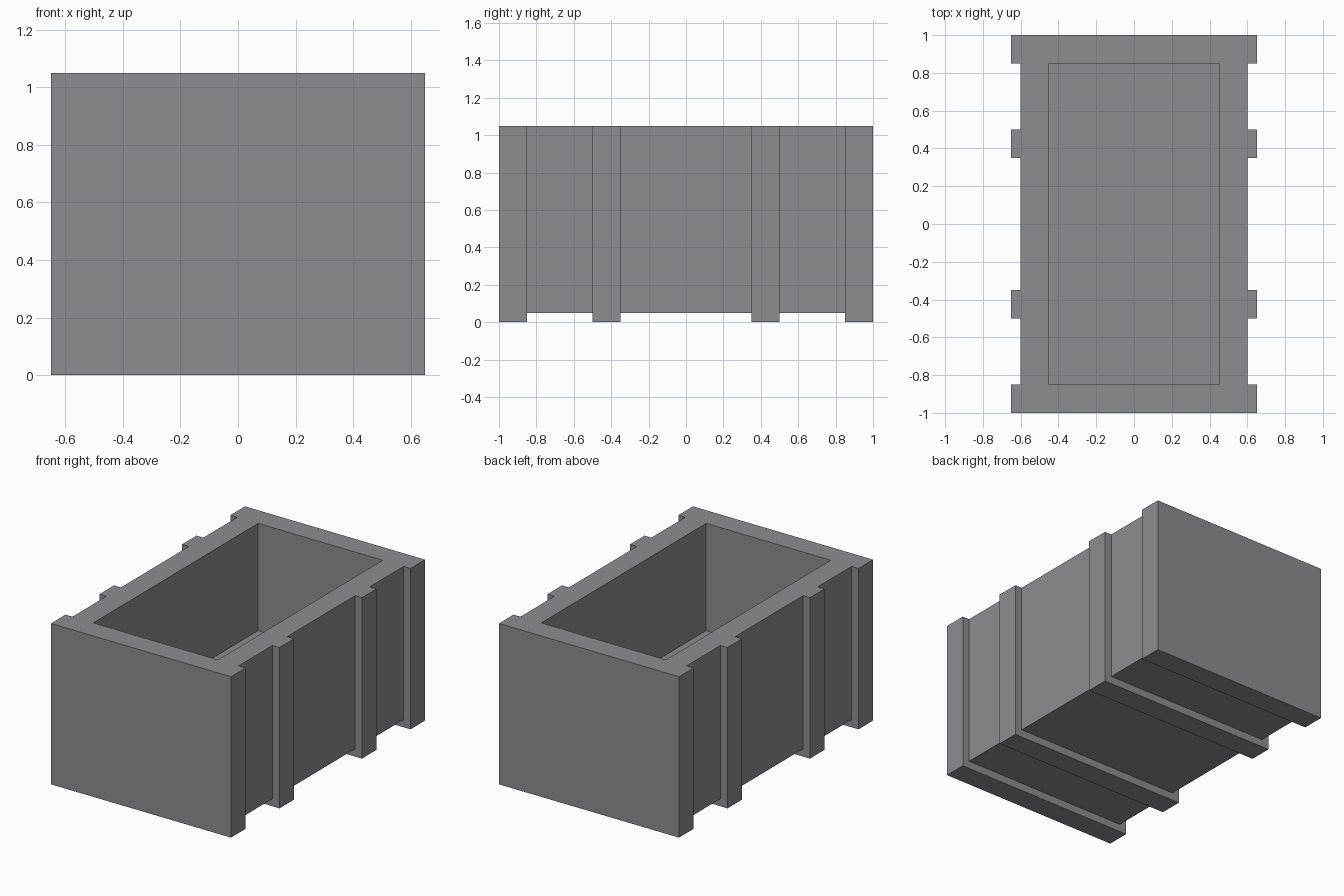
import bpy

if "Cube" in bpy.data.objects:
    bpy.data.objects.remove(bpy.data.objects["Cube"])

TOP = 1.05          # rim height
FLOOR = 0.35        # height of the inside floor

grey = bpy.data.materials.new("crate grey")
grey.diffuse_color = (0.27, 0.27, 0.29, 1.0)
grey.use_nodes = True
grey.node_tree.nodes["Principled BSDF"].inputs["Base Color"].default_value = grey.diffuse_color


def extrude_profile(name, profile, y0, y1):
    """Solid made by sweeping an x-z profile (counter-clockwise seen from -y) along y."""
    n = len(profile)
    verts = [(x, y, z) for y in (y0, y1) for x, z in profile]
    faces = [tuple(range(n)), tuple(range(2 * n - 1, n - 1, -1))]
    for i in range(n):
        j = (i + 1) % n
        faces.append((j, i, i + n, j + n))
    mesh = bpy.data.meshes.new(name)
    mesh.from_pydata(verts, [], faces)
    mesh.materials.append(grey)
    obj = bpy.data.objects.new(name, mesh)
    bpy.context.collection.objects.link(obj)
    return obj


def u_profile(outer, bottom, inner, floor):
    """U-shaped section, open at the top."""
    return [(-outer, bottom), (outer, bottom), (outer, TOP), (inner, TOP),
            (inner, floor), (-inner, floor), (-inner, TOP), (-outer, TOP)]


# Open body with side walls and thick floor
extrude_profile("crate_body", u_profile(0.60, 0.05, 0.45, FLOOR), -0.85, 0.85)

# Solid end panels, slightly wider and lower than the body
end = [(-0.65, 0), (0.65, 0), (0.65, TOP), (-0.65, TOP)]
extrude_profile("front_panel", end, -1.0, -0.85)
extrude_profile("back_panel", end, 0.85, 1.0)

# Braces wrapping both sides and the underside
brace = u_profile(0.65, 0.0, 0.60, 0.05)
extrude_profile("front_brace", brace, -0.50, -0.35)
extrude_profile("back_brace", brace, 0.35, 0.50)
